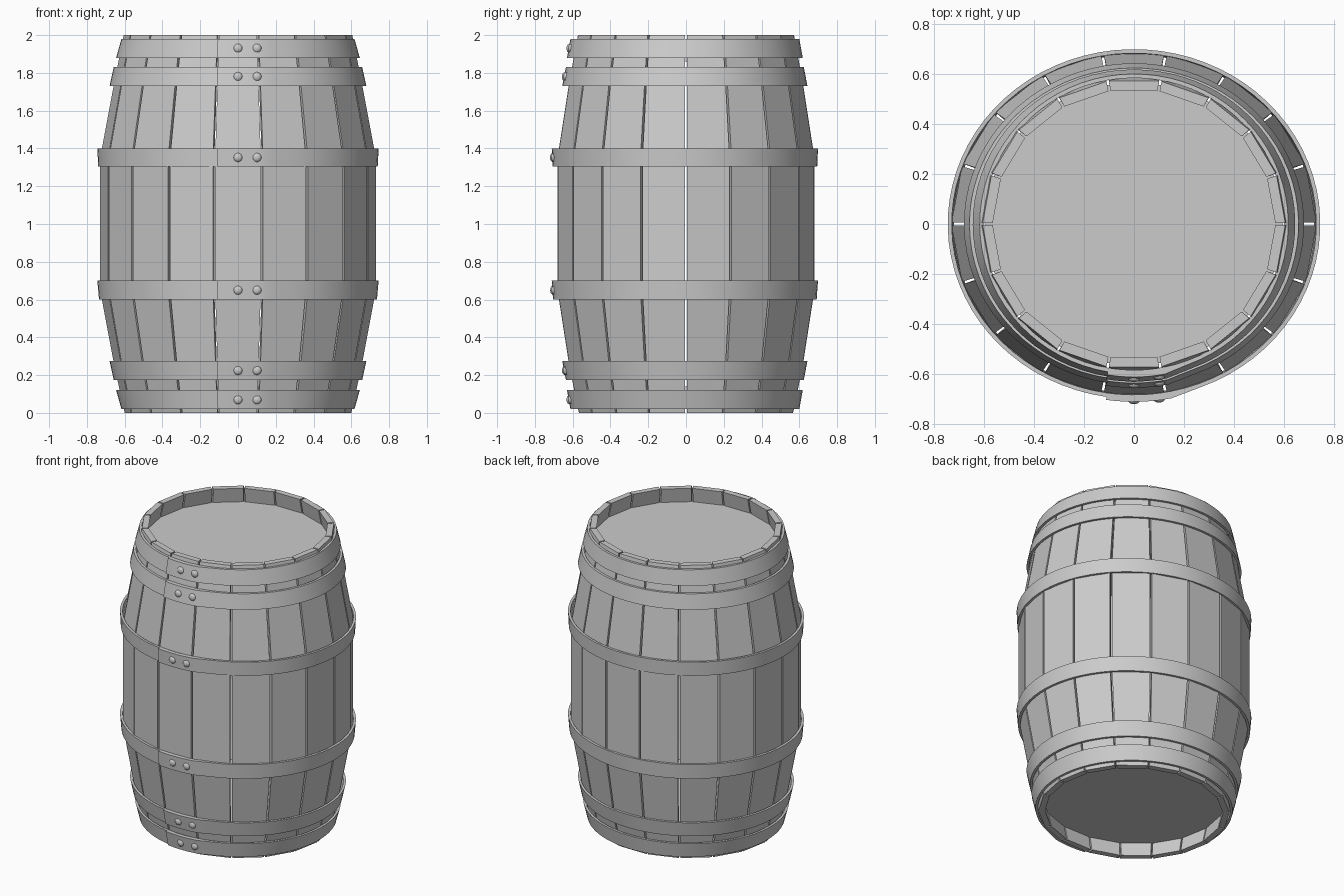
import bpy, bmesh, math
from mathutils import Vector

cube = bpy.data.objects.get("Cube")
if cube:
    bpy.data.objects.remove(cube, do_unlink=True)

grey = bpy.data.materials.new("plain_grey")
grey.use_nodes = True
colour = (0.6, 0.6, 0.6, 1)
grey.diffuse_color = colour
grey.node_tree.nodes["Principled BSDF"].inputs["Base Color"].default_value = colour

STAVES = 18
THICK = 0.04
# Barrel side: height, half width in x, half depth in y
LEVELS = [(0, 0.6, 0.575), (0.25, 0.655, 0.627), (0.65, 0.73, 0.69),
          (1.35, 0.73, 0.69), (1.75, 0.655, 0.627), (2, 0.605, 0.58)]


def finish(bm, name, smooth=False):
    bmesh.ops.recalc_face_normals(bm, faces=bm.faces)
    mesh = bpy.data.meshes.new(name)
    bm.to_mesh(mesh)
    bm.free()
    mesh.materials.append(grey)
    ob = bpy.data.objects.new(name, mesh)
    bpy.context.collection.objects.link(ob)
    if smooth:
        bpy.ops.object.select_all(action="DESELECT")
        ob.select_set(True)
        bpy.context.view_layer.objects.active = ob
        bpy.ops.object.shade_smooth_by_angle(angle=math.radians(35))
    return ob


def oval(angle, rx, ry, z):
    return Vector((rx * math.cos(angle), ry * math.sin(angle), z))


def sweep(bm, sections):
    """Skin a row of four-point sections and cap both ends."""
    rows = [[bm.verts.new(p) for p in s] for s in sections]
    for a, b in zip(rows, rows[1:]):
        for i in range(4):
            j = (i + 1) % 4
            bm.faces.new((a[i], a[j], b[j], b[i]))
    bm.faces.new(rows[0])
    bm.faces.new(rows[-1])


# Flat staves with narrow gaps
bm = bmesh.new()
step = math.tau / STAVES
gap = 0.008
for k in range(STAVES):
    a, b = k * step + gap, (k + 1) * step - gap
    sections = []
    for z, rx, ry in LEVELS:
        ix, iy = rx - THICK, ry - THICK
        sections.append([oval(a, rx, ry, z), oval(b, rx, ry, z),
                         oval(b, ix, iy, z), oval(a, ix, iy, z)])
    sweep(bm, sections)
finish(bm, "staves")


# Recessed heads
def head(name, low, high):
    bm = bmesh.new()
    rings = [[bm.verts.new(oval(k * step, 0.595, 0.565, z)) for k in range(STAVES)]
             for z in (low, high)]
    for ring in rings:
        bm.faces.new(ring)
    for k in range(STAVES):
        n = (k + 1) % STAVES
        bm.faces.new((rings[0][k], rings[0][n], rings[1][n], rings[1][k]))
    finish(bm, name)


head("top_head", 1.86, 1.9)
head("bottom_head", 0.1, 0.14)


# Hoops: a strip whose free end laps over its start at the front
def hoop(name, low, high):
    (z0, x0, y0), (z1, x1, y1) = low, high
    lap_x = 0.11
    bm = bmesh.new()
    front = -math.pi / 2
    start = front - lap_x / max(x0, x1)
    taper = front + 0.2
    end = start + math.tau
    angles = [start + (taper - start) * i / 8 for i in range(8)]
    angles += [taper + (end - taper) * i / 72 for i in range(73)]
    sections = []
    for a in angles:
        lift = 0.012 * max(0, min(1, (taper + 0.12 - a) / 0.12))
        sections.append([oval(a, x0 + lift, y0 + lift, z0),
                         oval(a, x1 + lift, y1 + lift, z1),
                         oval(a, x1 - 0.016, y1 - 0.016, z1),
                         oval(a, x0 - 0.016, y0 - 0.016, z0)])
    sweep(bm, sections)
    finish(bm, name, True)

    # Two domed rivets on the lap
    bm = bmesh.new()
    rx, ry, z = (x0 + x1) / 2, (y0 + y1) / 2, (z0 + z1) / 2
    for x in (0, 0.1):
        y = -ry * math.sqrt(1 - (x / rx) ** 2) - 0.008
        made = bmesh.ops.create_uvsphere(bm, u_segments=16, v_segments=10, radius=0.024)
        bmesh.ops.scale(bm, vec=(1, 0.65, 1), verts=made["verts"])
        bmesh.ops.translate(bm, vec=(x, y, z), verts=made["verts"])
    finish(bm, name + "_rivets", True)


hoop("top_rim_hoop", (1.88, 0.645, 0.618), (1.98, 0.617, 0.6))
hoop("upper_hoop", (1.73, 0.68, 0.643), (1.83, 0.658, 0.624))
hoop("upper_belly_hoop", (1.305, 0.74, 0.695), (1.4, 0.745, 0.699))
hoop("lower_belly_hoop", (0.6, 0.736, 0.692), (0.7, 0.745, 0.699))
hoop("lower_hoop", (0.175, 0.658, 0.624), (0.275, 0.68, 0.643))
hoop("bottom_rim_hoop", (0.02, 0.617, 0.6), (0.12, 0.645, 0.618))
